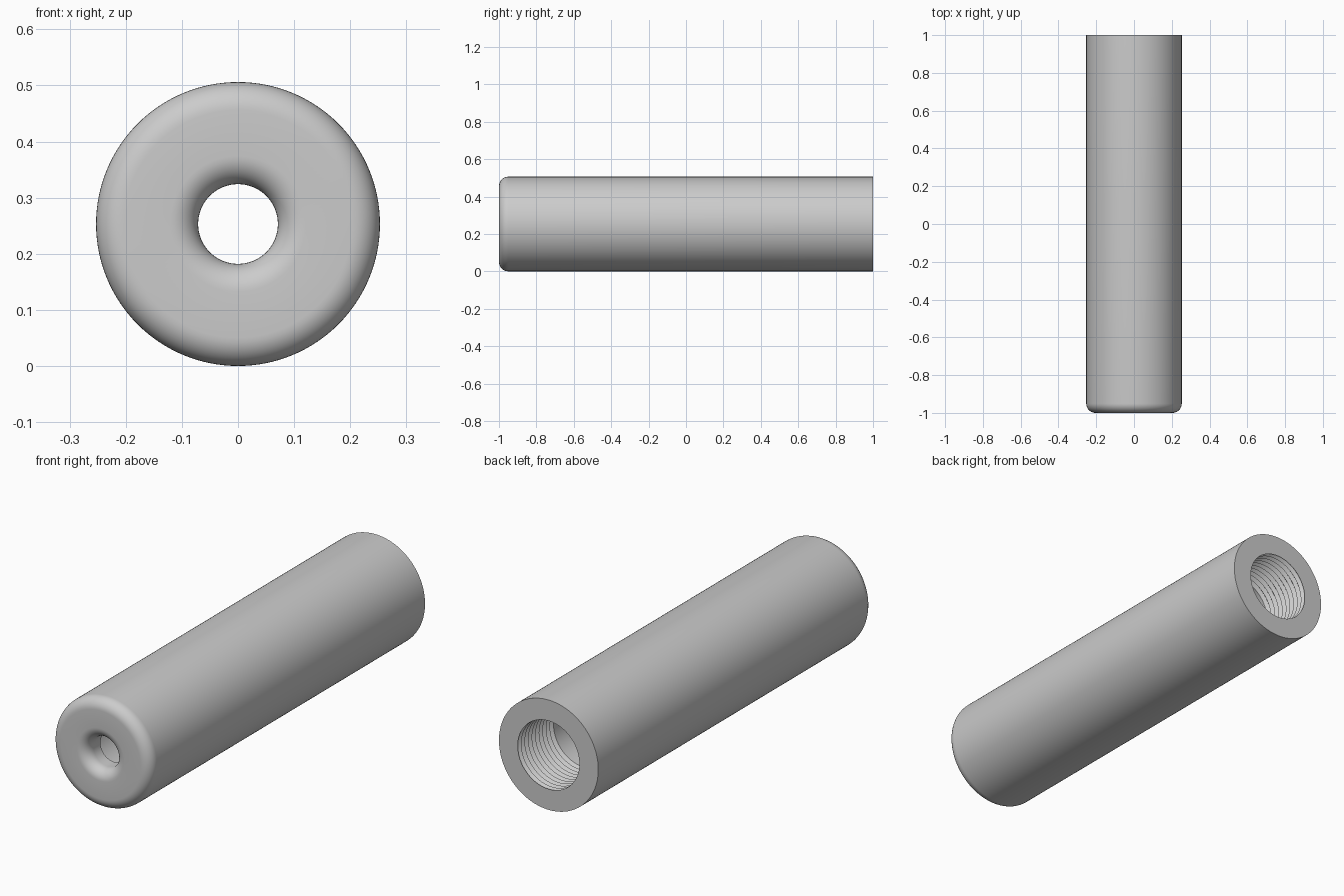
import bpy, bmesh, math
from mathutils import Vector, Matrix

cube = bpy.data.objects.get("Cube")
if cube:
    bpy.data.objects.remove(cube, do_unlink=True)

R = 0.253          # outer radius
THROAT = 0.071     # front hole radius
BORE = 0.157       # rear bore radius
FILLET = 0.05
PITCH, TEETH, DEPTH = 0.026, 10, 0.014
SEGMENTS = 128

# Single satin grey
grey = bpy.data.materials.new("satin_grey")
grey.use_nodes = True
colour = (0.6, 0.6, 0.6, 1)
grey.diffuse_color = colour
grey.node_tree.nodes["Principled BSDF"].inputs["Base Color"].default_value = colour


def arc(radius, y, start, end, steps=10):
    """Fillet points as (radius, y) pairs, angles in degrees."""
    angles = [math.radians(start + (end - start) * i / steps) for i in range(steps + 1)]
    return [(radius + FILLET * math.cos(a), y + FILLET * math.sin(a)) for a in angles]


# Closed wall section: rear face, outside, rounded front, throat, chamber
front = -1 + FILLET
profile = [(BORE, 1), (R, 1)]
profile += arc(R - FILLET, front, 0, -90)
profile += arc(THROAT + FILLET, front, 270, 180)
profile += [(THROAT, -0.9), (BORE, -0.9)]

# Internal thread grooves at the rear
for i in reversed(range(TEETH)):
    y = 1 - (i + 1) * PITCH
    profile += [(BORE, y), (BORE + DEPTH, y + PITCH / 2)]

# Revolve the section about the long axis
bm = bmesh.new()
verts = [bm.verts.new((r, y, 0)) for r, y in profile]
edges = [bm.edges.new((v, verts[(i + 1) % len(verts)])) for i, v in enumerate(verts)]
bmesh.ops.spin(bm, geom=verts + edges, cent=(0, 0, 0), axis=(0, 1, 0),
               angle=math.tau, steps=SEGMENTS, use_merge=True)
bmesh.ops.remove_doubles(bm, verts=bm.verts, dist=1e-5)
bmesh.ops.recalc_face_normals(bm, faces=bm.faces)
bmesh.ops.transform(bm, matrix=Matrix.Translation(Vector((0, 0, R))), verts=bm.verts)

mesh = bpy.data.meshes.new("threaded_tube")
bm.to_mesh(mesh)
bm.free()
mesh.materials.append(grey)
tube = bpy.data.objects.new("threaded_tube", mesh)
bpy.context.collection.objects.link(tube)

# Smooth curved walls, crisp rims and threads
bpy.ops.object.select_all(action="DESELECT")
tube.select_set(True)
bpy.context.view_layer.objects.active = tube
bpy.ops.object.shade_smooth_by_angle(angle=math.radians(30))
